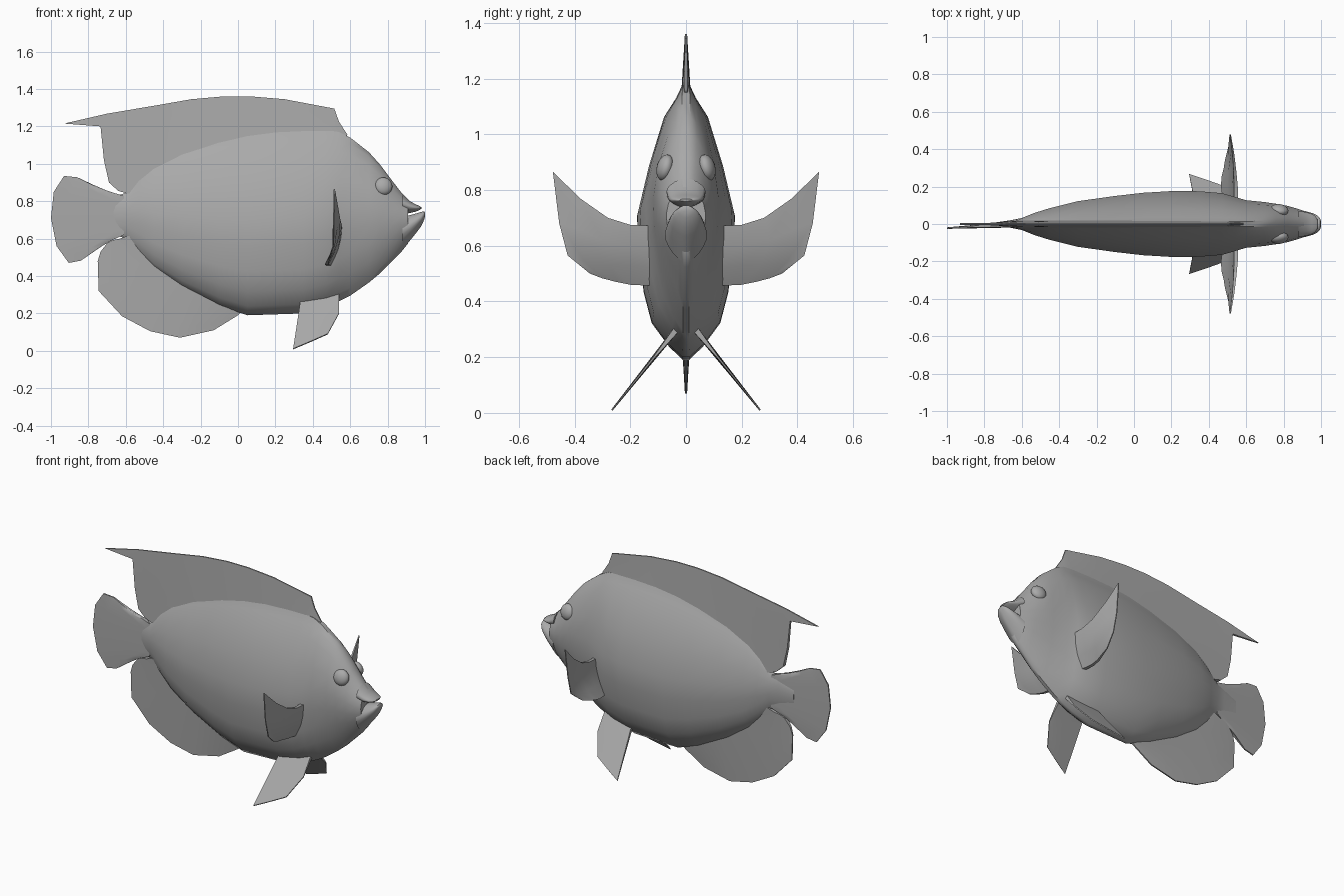
import bpy, bmesh, math
from mathutils import Vector

if "Cube" in bpy.data.objects:
    bpy.data.objects.remove(bpy.data.objects["Cube"])

grey = bpy.data.materials.new("fish_grey")
grey.diffuse_color = (0.4, 0.4, 0.4, 1)
grey.use_nodes = True
grey.node_tree.nodes["Principled BSDF"].inputs["Base Color"].default_value = grey.diffuse_color


def finish(bm, name, angle=45):
    bmesh.ops.recalc_face_normals(bm, faces=bm.faces)
    me = bpy.data.meshes.new(name)
    bm.to_mesh(me)
    bm.free()
    me.materials.append(grey)
    ob = bpy.data.objects.new(name, me)
    bpy.context.collection.objects.link(ob)
    bpy.ops.object.select_all(action='DESELECT')
    ob.select_set(True)
    bpy.context.view_layer.objects.active = ob
    bpy.ops.object.shade_smooth_by_angle(angle=math.radians(angle))
    return ob


# half cross-sections from top to bottom: (fraction of height, fraction of half width)
TRUNK = [(0, .07), (.05, .2), (.12, .45), (.3, .76), (.48, 1), (.62, .96),
         (.76, .86), (.87, .7), (.95, .37), (1, .07)]
HEAD = [(0, .15), (.03, .35), (.1, .6), (.25, .9), (.4, 1), (.55, .98),
        (.7, .82), (.84, .58), (.95, .28), (1, .1)]


def loft(name, stations):
    """stations: (x, bottom, top, half width, head blend)"""
    bm = bmesh.new()
    rings = []
    for x, z0, z1, w, h in stations:
        half = []
        for (ta, wa), (tb, wb) in zip(TRUNK, HEAD):
            t, k = ta + (tb - ta) * h, wa + (wb - wa) * h
            half.append((k * w, z1 + (z0 - z1) * t))
        pts = half + [(-y, z) for y, z in reversed(half)]
        rings.append([bm.verts.new((x, y, z)) for y, z in pts])
    n = len(rings[0])
    for a, b in zip(rings, rings[1:]):
        for i in range(n):
            j = (i + 1) % n
            bm.faces.new((a[i], a[j], b[j], b[i]))
    bm.faces.new(rings[0])
    bm.faces.new(rings[-1])
    return finish(bm, name)


def ray(a, b, n=6):
    """fin ray: n points from outer edge a to base b"""
    a, b = Vector(a), Vector(b)
    return [a.lerp(b, i / (n - 1)) for i in range(n)]


def fin(name, rays, normal, t_out, t_in):
    """closed fin, tapered from base to edge"""
    bm = bmesh.new()
    m, n = len(rays), len(rays[0])
    nrm = Vector(normal).normalized()
    g = [[[bm.verts.new(Vector(p) + nrm * s * (t_out + (t_in - t_out) * j / (n - 1)))
           for j, p in enumerate(r)] for r in rays] for s in (-1, 1)]
    for s in g:
        for i in range(m - 1):
            for j in range(n - 1):
                bm.faces.new((s[i][j], s[i + 1][j], s[i + 1][j + 1], s[i][j + 1]))
    rim = ([(i, 0) for i in range(m)] + [(m - 1, j) for j in range(1, n)] +
           [(i, n - 1) for i in range(m - 2, -1, -1)] + [(0, j) for j in range(n - 2, 0, -1)])
    for (a, b), (c, d) in zip(rim, rim[1:] + rim[:1]):
        bm.faces.new((g[0][a][b], g[0][c][d], g[1][c][d], g[1][a][b]))
    return finish(bm, name)


def xz(pts, y=0):
    return [Vector((x, y, z)) for x, z in pts]


# trunk and head
loft("body", [
    (-.76, .66, .78, .006, 1), (-.66, .62, .825, .02, 1), (-.6, .6, .845, .032, .8),
    (-.53, .52, .93, .06, .4), (-.45, .44, 1.0, .085, .1), (-.3, .34, 1.07, .122, 0),
    (-.1, .24, 1.13, .15, 0), (.05, .19, 1.16, .167, 0), (.2, .195, 1.175, .176, 0),
    (.35, .2, 1.18, .175, 0), (.47, .235, 1.18, .165, 0), (.54, .265, 1.17, .145, .2),
    (.6, .295, 1.14, .127, .5), (.7, .365, 1.062, .117, .8), (.76, .415, .995, .108, 1),
    (.82, .475, .915, .097, 1), (.87, .525, .85, .083, 1), (.91, .575, .81, .07, 1)])
# jaws with an open mouth between them
loft("upper_lip", [(.88, .73, .84, .07, 1), (.92, .737, .80, .064, 1), (.95, .744, .783, .055, 1),
                   (.97, .752, .775, .043, 1), (.98, .759, .768, .025, 1)])
loft("lower_jaw", [(.88, .54, .72, .075, 1), (.92, .59, .725, .068, 1), (.955, .633, .735, .058, 1),
                   (.98, .667, .743, .046, 1), (.995, .7, .745, .03, 1), (1.0, .717, .738, .015, 1)])

# dorsal fin: trailing edge first, then rays along the back
outer = [(-.7, 1.268), (-.45, 1.31), (-.25, 1.345), (-.08, 1.36), (.07, 1.36),
         (.25, 1.345), (.515, 1.295), (.54, 1.225), (.585, 1.155)]
base = [(-.52, .84), (-.42, .95), (-.25, 1.02), (-.08, 1.08), (.07, 1.1),
        (.25, 1.1), (.45, 1.1), (.5, 1.09), (.54, 1.08)]
trail = xz([(-.93, 1.215), (-.735, 1.2), (-.717, 1.02), (-.69, .9), (-.64, .855), (-.59, .84)])
fin("dorsal_fin", [trail] + [ray(a, b) for a, b in zip(xz(outer), xz(base))],
    (0, 1, 0), .004, .02)

# anal fin
outer = [(-.745, .32), (-.62, .185), (-.47, .105), (-.31, .07), (-.13, .11), (0, .19)]
base = [(-.53, .6), (-.46, .53), (-.36, .45), (-.25, .38), (-.1, .3), (.05, .25)]
trail = xz([(-.75, .48), (-.735, .53), (-.7, .575), (-.67, .592), (-.63, .6), (-.59, .615)])
fin("anal_fin", [trail] + [ray(a, b) for a, b in zip(xz(outer), xz(base))],
    (0, 1, 0), .004, .022)

# tail fin, fanned and slightly swept to one side
edge = [(-.72, .862), (-.86, .928), (-.93, .935), (-.985, .85), (-1, .71),
        (-.97, .56), (-.905, .47), (-.84, .482), (-.72, .57)]
rays = [ray((x, (x + .6) * .055, z), (-.61, 0, .828 - .208 * i / 8))
        for i, (x, z) in enumerate(edge)]
fin("tail_fin", rays, (0, 1, 0), .004, .018)

# paired fins and eyes
PECTORAL = [
    [(.515, .478, .866), (.53, .38, .77), (.54, .28, .70), (.545, .2, .675), (.545, .1, .67)],
    [(.51, .455, .68), (.525, .39, .66), (.535, .3, .62), (.535, .2, .60), (.54, .1, .60)],
    [(.51, .425, .565), (.51, .36, .54), (.51, .27, .53), (.51, .2, .53), (.52, .1, .52)],
    [(.49, .345, .50), (.485, .3, .483), (.475, .25, .47), (.475, .2, .46), (.49, .1, .455)]]
PELVIC = [((.295, .01), (.34, .3)), ((.39, .05), (.41, .3)),
          ((.48, .09), (.48, .3)), ((.54, .2), (.54, .3))]


def splay(p, s):
    return (p[0], s * (.05 + (.28 - p[1]) * .8), p[1])


for s, side in ((-1, "right"), (1, "left")):
    fin("pectoral_fin_" + side, [[(x, s * y, z) for x, y, z in r] for r in PECTORAL],
        (1, 0, 0), .003, .012)
    fin("pelvic_fin_" + side, [ray(splay(a, s), splay(b, s)) for a, b in PELVIC],
        (0, s * .62, .78), .003, .011)
    bm = bmesh.new()
    bmesh.ops.create_uvsphere(bm, u_segments=20, v_segments=12, radius=.048)
    eye = finish(bm, "eye_" + side)
    eye.scale = (1, .62, 1)
    eye.location = (.778, s * .075, .88)
    eye.rotation_euler = (s * .25, 0, -s * .15)
